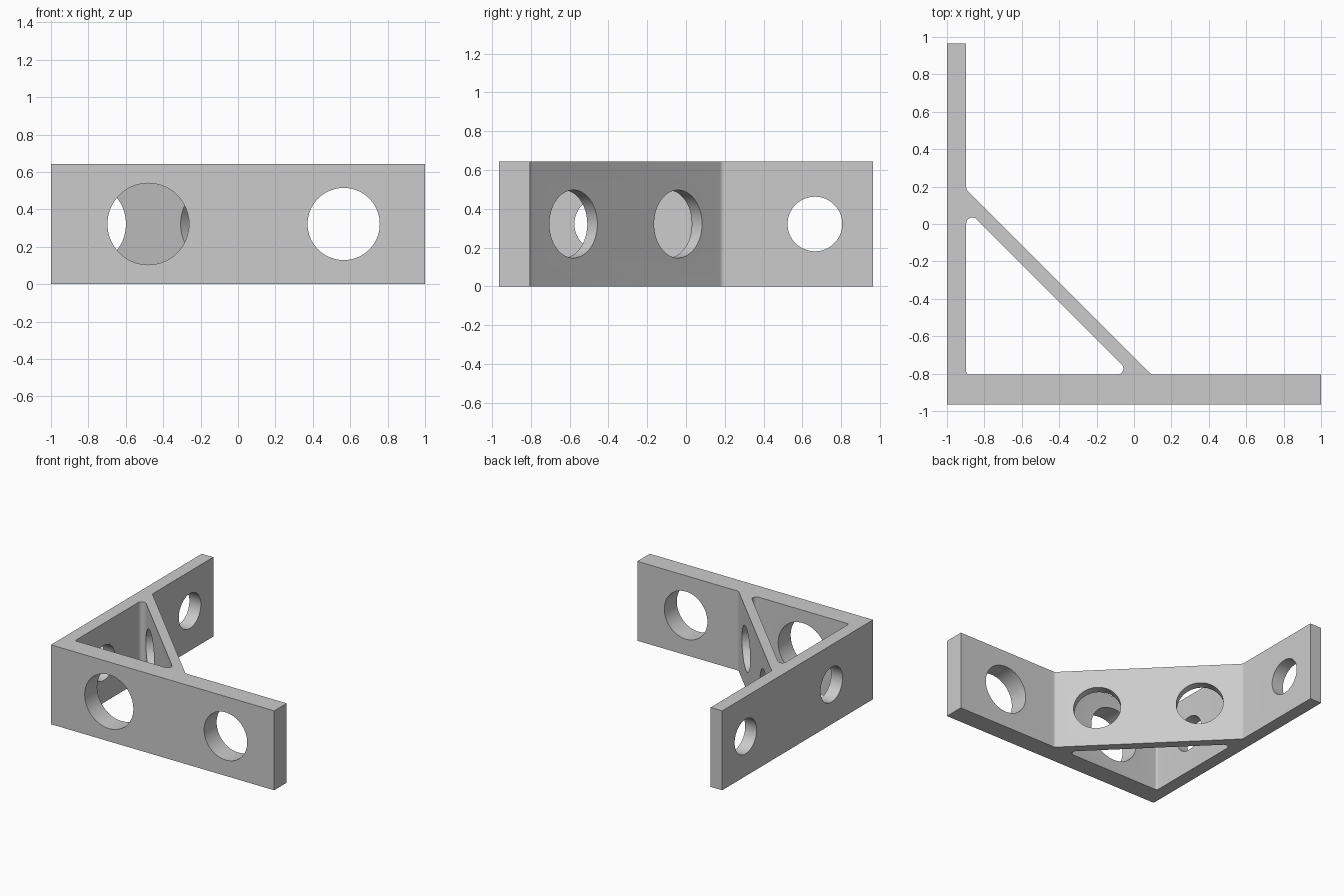
import bpy, bmesh, math
from mathutils import Vector

if "Cube" in bpy.data.objects:
    bpy.data.objects.remove(bpy.data.objects["Cube"], do_unlink=True)

HEIGHT = 0.643
MID = HEIGHT / 2
HALF_Y = 0.965
WALL_X = -0.897    # inner face of the side wall
WALL_Y = -0.805    # inner face of the front wall
OUTER = -0.712     # x + y on the outer face of the brace
INNER = -0.816     # x + y on the inner face of the brace

grey = bpy.data.materials.new("plain grey")
grey.use_nodes = True
grey.diffuse_color = (0.6, 0.6, 0.6, 1)
grey.node_tree.nodes["Principled BSDF"].inputs["Base Color"].default_value = (0.6, 0.6, 0.6, 1)


def rounded(corners, steps=10):
    """Outline from (x, y, radius) corners, with arcs where radius > 0."""
    out = []
    for i, (x, y, r) in enumerate(corners):
        p = Vector((x, y))
        if r == 0:
            out.append(p)
            continue
        a = (Vector(corners[i - 1][:2]) - p).normalized()
        b = (Vector(corners[(i + 1) % len(corners)][:2]) - p).normalized()
        half = a.angle(b) / 2
        centre = p + (a + b).normalized() * r / math.sin(half)
        start = p + a * r / math.tan(half) - centre
        end = p + b * r / math.tan(half) - centre
        sweep = math.pi - 2 * half
        for k in range(steps + 1):
            t = k / steps
            arc = start * math.sin((1 - t) * sweep) + end * math.sin(t * sweep)
            out.append(centre + arc / math.sin(sweep))
    return out


def prism(name, outline, z0, z1):
    bm = bmesh.new()
    face = bm.faces.new([bm.verts.new((p.x, p.y, z0)) for p in outline])
    top = bmesh.ops.extrude_face_region(bm, geom=[face])["geom"]
    bmesh.ops.translate(bm, vec=(0, 0, z1 - z0),
                        verts=[v for v in top if isinstance(v, bmesh.types.BMVert)])
    bmesh.ops.recalc_face_normals(bm, faces=bm.faces)
    mesh = bpy.data.meshes.new(name)
    bm.to_mesh(mesh)
    bm.free()
    mesh.materials.append(grey)
    obj = bpy.data.objects.new(name, mesh)
    bpy.context.collection.objects.link(obj)
    return obj


def cylinder(name, x, y, radius, depth, axis):
    bpy.ops.mesh.primitive_cylinder_add(vertices=64, radius=radius, depth=depth,
                                        location=(x, y, MID))
    obj = bpy.context.object
    obj.name = name
    obj.rotation_euler = Vector(axis).to_track_quat("Z", "Y").to_euler()
    obj.data.materials.append(grey)
    return obj


# Two walls and the diagonal brace as one solid
body = prism("bracket_body", rounded([
    (-1, -HALF_Y, 0), (1, -HALF_Y, 0), (1, WALL_Y, 0),
    (OUTER - WALL_Y, WALL_Y, 0.03), (WALL_X, OUTER - WALL_X, 0.03),
    (WALL_X, HALF_Y, 0), (-1, HALF_Y, 0)]), 0, HEIGHT)

# Triangular pocket behind the brace
cutters = [prism("pocket_cutter", rounded([
    (WALL_X, WALL_Y, 0.015), (INNER - WALL_Y, WALL_Y, 0.0325),
    (WALL_X, INNER - WALL_X, 0.0325)]), -0.1, HEIGHT + 0.1)]

# Front wall holes
for x, r in ((-0.48, 0.218), (0.565, 0.193)):
    cutters.append(cylinder("front_hole_cutter", x, -0.885, r, 0.2, (0, 1, 0)))
# Side wall holes
for y in (0.665, -0.435):
    cutters.append(cylinder("side_hole_cutter", -0.95, y, 0.141, 0.15, (1, 0, 0)))
# Brace holes
shift = (INNER - OUTER) / 4
for y in (-0.581, -0.041):
    cutters.append(cylinder("brace_hole_cutter", OUTER - y + shift, y + shift,
                            0.175, 0.15, (1, 1, 0)))

for cutter in cutters:
    cutter.hide_render = True
    cut = body.modifiers.new(cutter.name, "BOOLEAN")
    cut.operation = "DIFFERENCE"
    cut.solver = "EXACT"
    cut.object = cutter

# Apply the cuts, then remove the cutters
bpy.ops.object.select_all(action="DESELECT")
body.select_set(True)
bpy.context.view_layer.objects.active = body
for name in [m.name for m in body.modifiers]:
    bpy.ops.object.modifier_apply(modifier=name)
for cutter in cutters:
    bpy.data.objects.remove(cutter, do_unlink=True)
bpy.ops.object.shade_smooth_by_angle(angle=math.radians(30))
